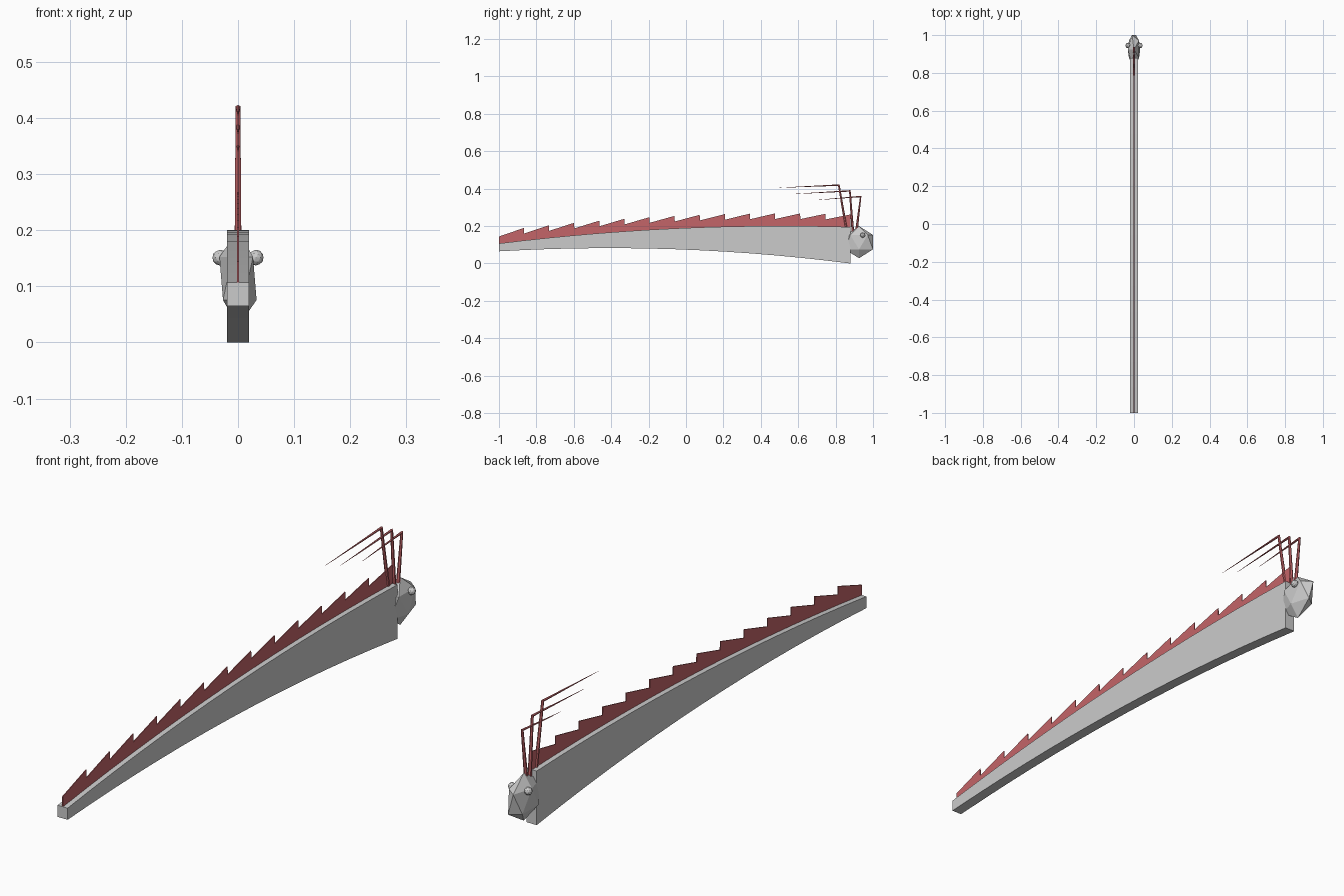
import bpy, bmesh, math
from mathutils import Matrix

if "Cube" in bpy.data.objects:
    bpy.data.objects.remove(bpy.data.objects["Cube"])

red = bpy.data.materials.new("fin_red")
red.diffuse_color = (0.55, 0.13, 0.14, 1)
red.use_nodes = True
red.node_tree.nodes["Principled BSDF"].inputs["Base Color"].default_value = red.diffuse_color


def top(y):      # back line of the body
    return 0.107 + 0.083 * (y + 1) - 0.0411 * (y + 1) * y


def bottom(y):   # belly line of the body
    return 0.065 + 0.01875 * (y + 1) - 0.0494 * (y + 1) * (y + 0.2)


def finish(name, bm, mat=None):
    bmesh.ops.recalc_face_normals(bm, faces=bm.faces[:])
    me = bpy.data.meshes.new(name)
    bm.to_mesh(me)
    bm.free()
    ob = bpy.data.objects.new(name, me)
    bpy.context.collection.objects.link(ob)
    if mat:
        me.materials.append(mat)
    return ob


def strip(name, columns, half, mat=None):
    """Closed ribbon through (y, low z, high z) columns, 2*half thick in x."""
    bm = bmesh.new()
    rings = [[bm.verts.new(p) for p in ((-half, y, lo), (half, y, lo),
                                        (half, y, hi), (-half, y, hi))]
             for y, lo, hi in columns]
    for a, b in zip(rings, rings[1:]):
        for i in range(4):
            j = (i + 1) % 4
            bm.faces.new((a[i], a[j], b[j], b[i]))
    bm.faces.new(rings[0])
    bm.faces.new(rings[-1])
    return finish(name, bm, mat)


# long flat tapering body
N = 14
ys = [-1 + 1.88 * i / N for i in range(N + 1)]
strip("body", [(y, bottom(y), top(y)) for y in ys], 0.02)

# saw-toothed dorsal fin, each tooth rising towards the head
cols = []
for a, b in zip(ys, ys[1:]):
    cols += [(a, top(a) - 0.004, top(a) + 0.037),
             (b - 0.001, top(b) - 0.004, top(b) + 0.067)]
strip("dorsal_fin", cols, 0.0015, red)

# faceted head
bm = bmesh.new()
bmesh.ops.create_icosphere(
    bm, subdivisions=1, radius=1,
    matrix=Matrix.Translation((0, 0.925, 0.114))
    @ Matrix.Diagonal((0.037, 0.088, 0.086, 1))
    @ Matrix.Rotation(math.pi, 4, 'Z'))
finish("head", bm)

# eyes
for side, label in ((-1, "left_eye"), (1, "right_eye")):
    bm = bmesh.new()
    bmesh.ops.create_icosphere(bm, subdivisions=2, radius=0.014,
                               matrix=Matrix.Translation((side * 0.032, 0.945, 0.151)))
    finish(label, bm)

# bent crest rays sweeping back from the head
rays = [
    ((0.865, 0.14), (0.817, 0.419), (0.50, 0.405)),
    ((0.892, 0.17), (0.876, 0.388), (0.585, 0.372)),
    ((0.912, 0.18), (0.934, 0.358), (0.71, 0.340)),
]
for k, pts in enumerate(rays):
    bm = bmesh.new()
    (y0, z0), (y1, z1), (y2, z2) = pts
    # ring centre, radius, and in-plane direction of each square-ish ring
    rings = []
    for (y, z), r, (dy, dz) in zip(pts, (0.007, 0.005, 0.0005),
                                   ((1, 0), (0.8, 0.8), (0, 1))):
        rings.append([bm.verts.new((r * math.sin(t), y + r * dy * math.cos(t),
                                    z + r * dz * math.cos(t)))
                      for t in (2 * math.pi * i / 6 for i in range(6))])
    for a, b in zip(rings, rings[1:]):
        for i in range(6):
            j = (i + 1) % 6
            bm.faces.new((a[i], a[j], b[j], b[i]))
    bm.faces.new(rings[0])
    bm.faces.new(rings[-1])
    finish("crest_ray_%d" % (k + 1), bm, red)
